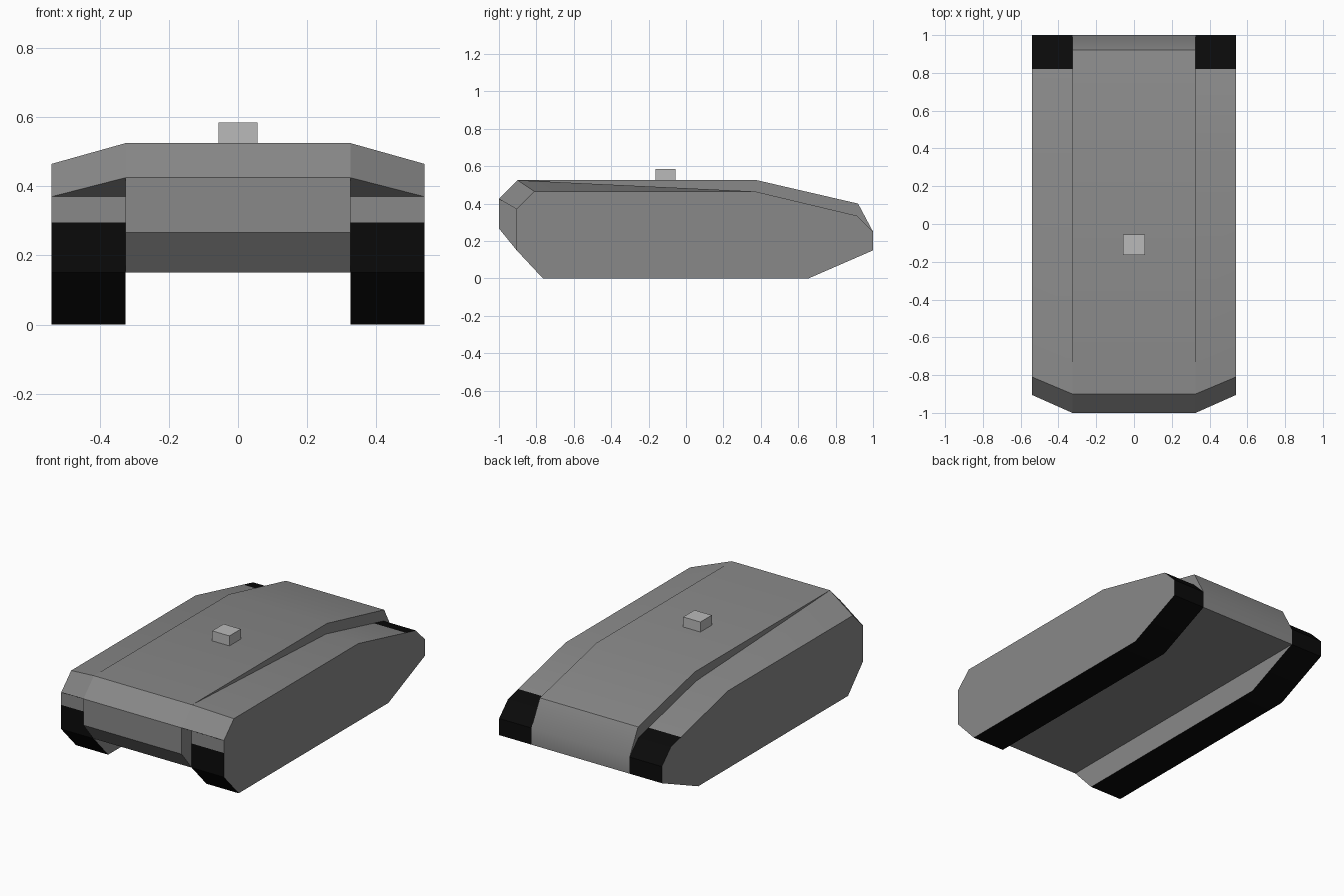
import bpy, bmesh
from mathutils import Vector

cube = bpy.data.objects.get("Cube")
if cube:
    bpy.data.objects.remove(cube, do_unlink=True)


def material(name, value):
    mat = bpy.data.materials.new(name)
    color = (value, value, value, 1)
    mat.use_nodes = True
    mat.diffuse_color = color
    mat.node_tree.nodes["Principled BSDF"].inputs["Base Color"].default_value = color
    return mat


grey = material("hull grey", 0.25)
black = material("track black", 0.003)
light = material("hatch light grey", 0.49)


def loft(name, ring_a, ring_b, xa, xb, mats):
    """Solid between two side profiles of (y, z) points; equal points are merged."""
    bm = bmesh.new()
    a = [bm.verts.new((xa, y, z)) for y, z in ring_a]
    b = [bm.verts.new((xb, y, z)) for y, z in ring_b]
    for i in range(len(a)):
        j = (i + 1) % len(a)
        bm.faces.new((a[i], a[j], b[j], b[i]))
    bm.faces.new(a)
    bm.faces.new(b)
    bmesh.ops.remove_doubles(bm, verts=bm.verts, dist=0.0005)
    bmesh.ops.recalc_face_normals(bm, faces=bm.faces)
    mesh = bpy.data.meshes.new(name)
    bm.to_mesh(mesh)
    bm.free()
    obj = bpy.data.objects.new(name, mesh)
    bpy.context.collection.objects.link(obj)
    for m in mats:
        mesh.materials.append(m)
    return obj


def smooth(obj):
    bpy.ops.object.select_all(action="DESELECT")
    obj.select_set(True)
    bpy.context.view_layer.objects.active = obj
    bpy.ops.object.shade_smooth_by_angle()


INNER, OUTER = 0.326, 0.54

# Central hull
hull_side = [(-0.905, 0.15), (-1, 0.267), (-1, 0.425), (-0.9, 0.525),
             (0.38, 0.525), (0.92, 0.4), (1, 0.25), (1, 0.15)]
hull = loft("hull", hull_side, hull_side, -INNER, INNER, [grey])
smooth(hull)

# Track pods: the inner profile rises at the nose to meet the hull
lower = [(1, 0.25), (1, 0.15), (0.655, 0), (-0.765, 0), (-0.905, 0.15), (-0.905, 0.37)]
rear = [(0.37, 0.465), (0.915, 0.335)]
inner = lower + [(-1, 0.425), (-0.9, 0.525)] + rear
outer = lower + [(-0.905, 0.37), (-0.81, 0.465)] + rear
pod = loft("track_pods", inner, outer, INNER, OUTER, [grey, black])

# Black tread on the lower front, underside and rear of each pod
TREAD_TOP, TREAD_REAR = 0.295, 0.82
bm = bmesh.new()
bm.from_mesh(pod.data)
for point, normal in (((0, 0, TREAD_TOP), (0, 0, 1)), ((0, TREAD_REAR, 0), (0, 1, 0))):
    bmesh.ops.bisect_plane(bm, geom=bm.verts[:] + bm.edges[:] + bm.faces[:],
                           plane_co=Vector(point), plane_no=Vector(normal))
for f in bm.faces:
    c = f.calc_center_median()
    if abs(f.normal.x) < 0.9 and (c.z < TREAD_TOP or c.y > TREAD_REAR):
        f.material_index = 1
bm.to_mesh(pod.data)
bm.free()
smooth(pod)
pod.modifiers.new("mirror", "MIRROR")

# Small roof hatch
hatch_side = [(-0.163, 0.52), (-0.163, 0.585), (-0.055, 0.585), (-0.055, 0.52)]
loft("roof_hatch", hatch_side, hatch_side, -0.057, 0.057, [light])
